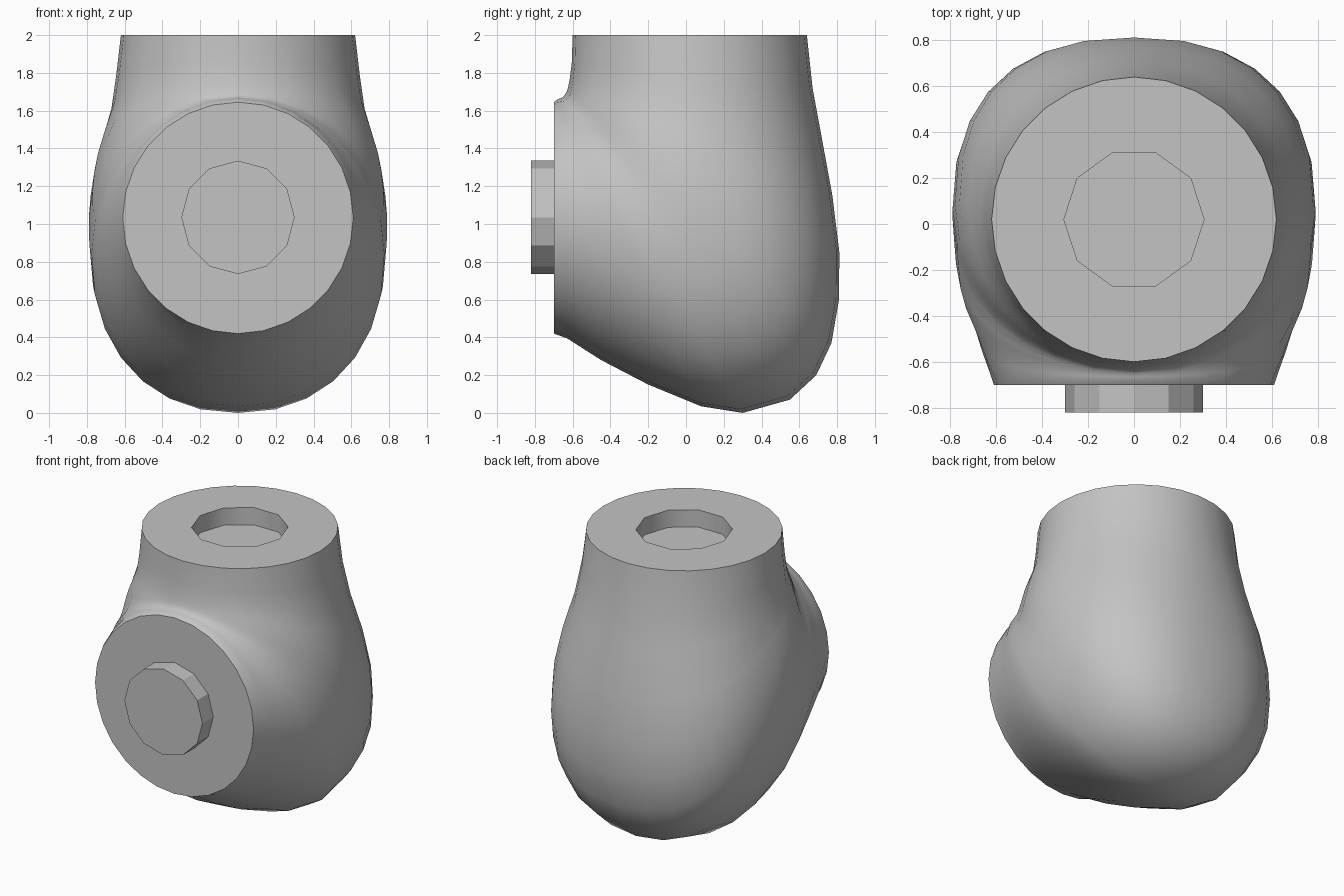
import bpy, bmesh, math
from mathutils import Matrix, Vector

if "Cube" in bpy.data.objects:
    bpy.data.objects.remove(bpy.data.objects["Cube"])

grey = bpy.data.materials.new("mid grey")
grey.diffuse_color = (0.55, 0.55, 0.55, 1)
grey.use_nodes = True
grey.node_tree.nodes["Principled BSDF"].inputs["Base Color"].default_value = grey.diffuse_color

SEGS = 28
# elbow sections: inner (y, z), outer (y, z), half width, outer roundness
SECTIONS = [
    (-.600, 2.00, .64, 2.00, .62, 2.0),
    (-.605, 1.85, .67, 1.72, .645, 2.0),
    (-.615, 1.77, .72, 1.45, .67, 2.1),
    (-.623, 1.73, .775, 1.15, .72, 2.3),
    (-.628, 1.71, .812, .85, .76, 2.4),
    (-.632, 1.70, .81, .60, .78, 2.4),
    (-.635, 1.693, .77, .37, .79, 2.4),
    (-.640, 1.686, .69, .20, .79, 2.3),
    (-.644, 1.680, .55, .07, .785, 2.2),
    (-.648, 1.676, .30, .00, .775, 2.2),
    (-.653, 1.672, .08, .035, .75, 2.2),
    (-.660, 1.668, -.20, .15, .70, 2.1),
    (-.667, 1.665, -.45, .28, .66, 2.0),
    (-.680, 1.660, -.63, .395, .625, 2.0),
    (-.700, 1.645, -.70, .42, .61, 2.0),
]


def make_object(name, bm):
    bmesh.ops.recalc_face_normals(bm, faces=bm.faces[:])
    mesh = bpy.data.meshes.new(name)
    bm.to_mesh(mesh)
    bm.free()
    mesh.materials.append(grey)
    obj = bpy.data.objects.new(name, mesh)
    bpy.context.collection.objects.link(obj)
    return obj


def make_cylinder(name, sides, radius, depth, matrix):
    bm = bmesh.new()
    bmesh.ops.create_cone(bm, cap_ends=True, segments=sides, radius1=radius,
                          radius2=radius, depth=depth, matrix=matrix)
    return make_object(name, bm)


def spow(v, e):
    return math.copysign(abs(v) ** e, v)


# bulging elbow body, lofted from the top neck round to the front disc
bm = bmesh.new()
rings = []
for iy, iz, oy, oz, w, n in SECTIONS:
    centre = Vector((0, (iy + oy) / 2, (iz + oz) / 2))
    axis = Vector((0, (oy - iy) / 2, (oz - iz) / 2))
    ring = []
    for k in range(SEGS):
        a = 2 * math.pi * k / SEGS
        e = 2 / n if math.cos(a) > 0 else 1
        p = centre + axis * spow(math.cos(a), e)
        p.x = w * spow(math.sin(a), e)
        ring.append(bm.verts.new(p))
    rings.append(ring)
for r0, r1 in zip(rings, rings[1:]):
    for k in range(SEGS):
        j = (k + 1) % SEGS
        bm.faces.new((r0[k], r0[j], r1[j], r1[k]))
bm.faces.new(rings[0])
bm.faces.new(rings[-1])
body = make_object("elbow_body", bm)

# round socket sunk into the top
cutter = make_cylinder("socket_cutter", 10, .305, .24,
                       Matrix.Translation((0, .02, 2.0)) @ Matrix.Rotation(math.pi / 2, 4, 'Z'))
cutter.hide_render = True
mod = body.modifiers.new("socket", 'BOOLEAN')
mod.operation = 'DIFFERENCE'
mod.solver = 'EXACT'
mod.object = cutter
bpy.context.view_layer.objects.active = body
bpy.ops.object.modifier_apply(modifier=mod.name)
bpy.data.objects.remove(cutter)

# connecting peg on the front disc
peg = make_cylinder("front_peg", 12, .30, .13,
                    Matrix.Translation((0, -.755, 1.035)) @ Matrix.Rotation(math.pi / 2, 4, 'X'))

# smooth body, crisp rims
for obj, angle in ((body, 40), (peg, 20)):
    bpy.ops.object.select_all(action='DESELECT')
    obj.select_set(True)
    bpy.context.view_layer.objects.active = obj
    bpy.ops.object.shade_smooth_by_angle(angle=math.radians(angle))
